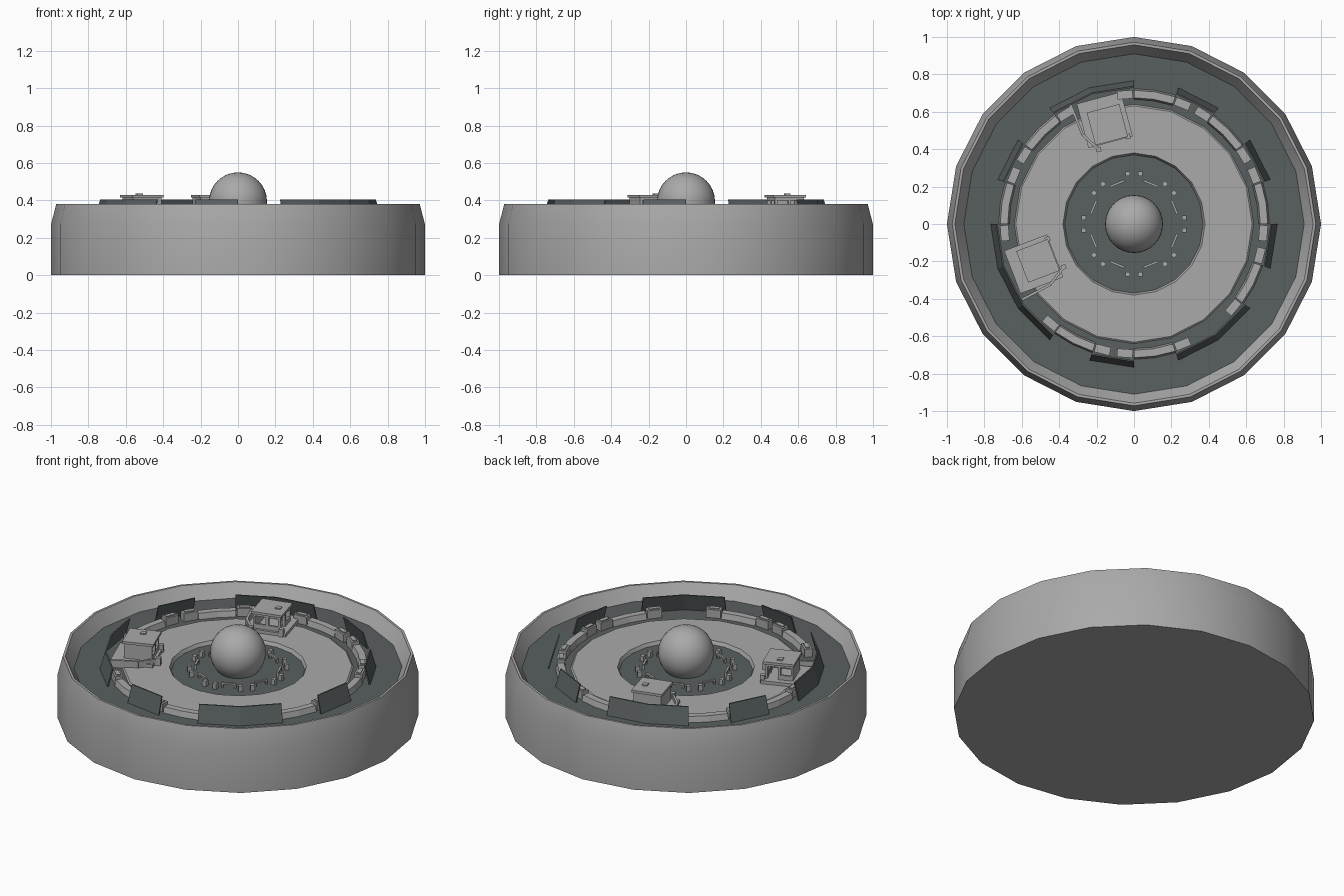
import bpy, bmesh, math
from mathutils import Matrix

if "Cube" in bpy.data.objects:
    bpy.data.objects.remove(bpy.data.objects["Cube"])

def mat(name, c):
    m = bpy.data.materials.new(name)
    m.diffuse_color = (*c, 1)
    m.use_nodes = True
    m.node_tree.nodes["Principled BSDF"].inputs["Base Color"].default_value = m.diffuse_color
    return m

LIGHT = mat("light grey", (0.40, 0.40, 0.40))
DARK = mat("dark slate", (0.10, 0.115, 0.118))
SIDES = 20

def finish(name, bm, mats, smooth=False):
    bmesh.ops.recalc_face_normals(bm, faces=bm.faces)
    me = bpy.data.meshes.new(name)
    bm.to_mesh(me)
    bm.free()
    ob = bpy.data.objects.new(name, me)
    bpy.context.collection.objects.link(ob)
    for m in mats:
        me.materials.append(m)
    if smooth:
        bpy.ops.object.select_all(action='DESELECT')
        ob.select_set(True)
        bpy.context.view_layer.objects.active = ob
        bpy.ops.object.shade_smooth_by_angle(angle=math.radians(30))
    return ob

def polar(r, deg, z):
    a = math.radians(deg)
    return (r * math.cos(a), r * math.sin(a), z)

def arc_solid(bm, section, a0, a1, step=18):
    """Sweep a closed (r, z) section from angle a0 to a1."""
    n = max(1, round((a1 - a0) / step))
    rings = [[bm.verts.new(polar(r, a0 + (a1 - a0) * i / n, z)) for r, z in section]
             for i in range(n + 1)]
    k = len(section)
    for p, q in zip(rings, rings[1:]):
        for j in range(k):
            bm.faces.new((p[j], p[(j + 1) % k], q[(j + 1) % k], q[j]))
    bm.faces.new(rings[0])
    bm.faces.new(rings[-1])

def box(bm, r0, r1, t0, t1, z0, z1, deg, turn=0):
    """Box in local axes: radial (r), tangential (t), height, turned to angle deg."""
    m = (Matrix.Rotation(math.radians(deg), 4, 'Z')
         @ Matrix.Translation(((r0 + r1) / 2, (t0 + t1) / 2, (z0 + z1) / 2))
         @ Matrix.Rotation(turn, 4, 'Z')
         @ Matrix.Diagonal((r1 - r0, t1 - t0, z1 - z0, 1)))
    bmesh.ops.create_cube(bm, size=1, matrix=m)

# Outer drum with rim, sloped inner wall and stepped floor (r, z, dark band above?)
profile = [(1, 0, 0), (1, .27, 0), (.972, .38, 0), (.958, .38, 0), (.91, .302, 1),
           (.64, .30, 0), (.632, .306, 0), (.38, .306, 0), (.37, .285, 1)]
bm = bmesh.new()
rings = [[bm.verts.new(polar(r, 360 * i / SIDES, z)) for i in range(SIDES)]
         for r, z, _ in profile]
for (p, q, row) in zip(rings, rings[1:], profile):
    for i in range(SIDES):
        j = (i + 1) % SIDES
        bm.faces.new((p[i], p[j], q[j], q[i])).material_index = row[2]
bm.faces.new(rings[0])
bm.faces.new(rings[-1]).material_index = 1
finish("drum_and_floor", bm, [LIGHT, DARK], True)

# Central dome
bm = bmesh.new()
bmesh.ops.create_uvsphere(bm, u_segments=32, v_segments=16, radius=.155,
                          matrix=Matrix.Translation((0, 0, .395)))
finish("central_sphere", bm, [LIGHT], True)

# Inward leaning shield panels
bm = bmesh.new()
for a0, a1 in [(18, 36), (54, 72), (90, 126), (144, 162), (180, 234),
               (252, 270), (288, 324), (342, 360)]:
    arc_solid(bm, [(.768, .295), (.737, .405), (.729, .405), (.76, .295)], a0, a1)
finish("shield_panels", bm, [DARK])

# Low parapets in the gaps, with an end box on each side
bm = bmesh.new()
for g in (0, 36, 72, 126, 162, 234, 270, 324):
    arc_solid(bm, [(.725, .295), (.715, .335), (.675, .335), (.665, .295)], g, g + 18, 9)
    for a in (g - 4, g + 22):
        box(bm, .67, .715, -.042, .042, .295, .35, a)
        box(bm, .68, .705, -.03, .03, .35, .356, a)
finish("parapets", bm, [LIGHT])

# Two control huts, open on two sides, each on a platform with a low guard wall
def hut(name, deg):
    bm = bmesh.new()
    f, top = .325, .415
    box(bm, .455, .70, -.115, .13, .295, f, deg)
    box(bm, .46, .64, -.09, .09, top, .43, deg)                # roof
    box(bm, .535, .565, -.055, -.025, .43, .437, deg)          # roof hatch
    box(bm, .62, .632, -.08, .08, f, top, deg)                 # outer wall
    box(bm, .47, .632, .07, .082, f, top, deg)                 # closed side
    box(bm, .47, .482, -.08, .08, f, f + .028, deg)            # inner sill
    box(bm, .47, .482, -.08, .08, top - .015, top, deg)
    box(bm, .47, .632, -.08, -.068, top - .015, top, deg)
    box(bm, .55, .632, -.08, -.068, f, f + .028, deg)
    for r, t in [(.47, -.08), (.47, -.008), (.545, -.08)]:     # posts
        box(bm, r, r + .016, t, t + .016, f, top, deg)
    pts = [(.706, .163), (.534, .142), (.434, .08)]            # guard wall
    for (r0, t0), (r1, t1) in zip(pts, pts[1:]):
        ln = math.hypot(r1 - r0, t1 - t0)
        cr, ct = (r0 + r1) / 2, (t0 + t1) / 2
        box(bm, cr - ln / 2, cr + ln / 2, ct - .007, ct + .007, .295, .345, deg,
            math.atan2(t1 - t0, r1 - r0))
    for r, t in [(.434, .08), (.461, -.09)]:                   # corner bollards
        box(bm, r - .013, r + .013, t - .013, t + .013, .295, .352, deg)
    finish(name, bm, [LIGHT])

hut("back_hut", 105)
hut("left_hut", 201)

# Ring of small posts and rails around the sphere
bm = bmesh.new()
for k in range(8):
    a = 45 * k
    for t in (-.034, .034):
        box(bm, .256, .28, t - .012, t + .012, .28, .318, a)
    b = a + 22.5
    box(bm, .228, .24, -.04, .04, .305, .315, b)
    for t in (-.036, .036):
        box(bm, .228, .24, t - .005, t + .005, .28, .31, b)
finish("inner_posts_and_rails", bm, [LIGHT])
